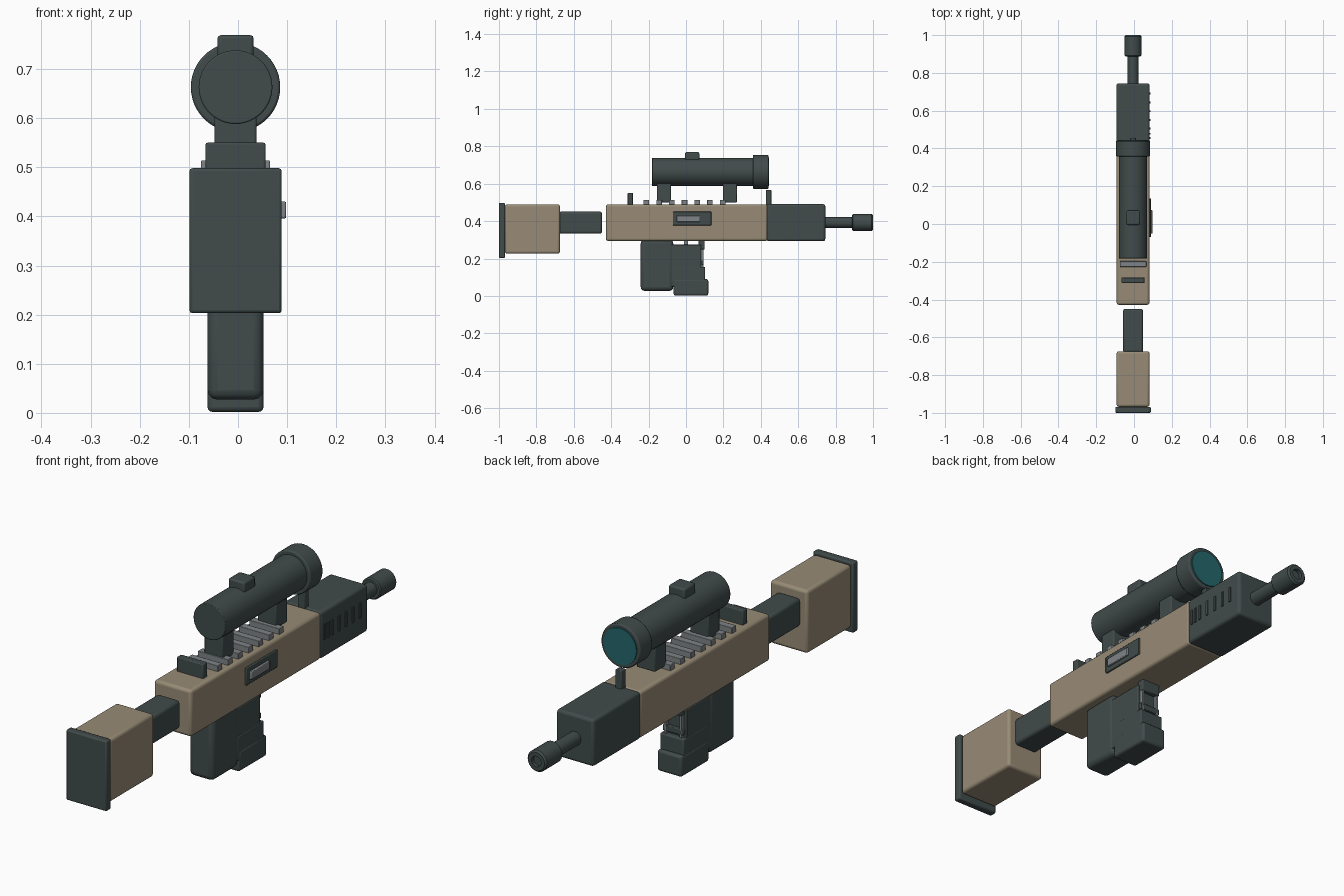
import bpy, math

if "Cube" in bpy.data.objects:
    bpy.data.objects.remove(bpy.data.objects["Cube"])

CX = -0.005   # centre line of the main parts


def material(name, rgb):
    m = bpy.data.materials.new(name)
    m.diffuse_color = (*rgb, 1)
    m.use_nodes = True
    m.node_tree.nodes["Principled BSDF"].inputs["Base Color"].default_value = m.diffuse_color
    return m


DARK = material("charcoal", (0.053, 0.070, 0.070))
TAN = material("tan", (0.315, 0.260, 0.180))
GREY = material("steel grey", (0.21, 0.23, 0.24))
TEAL = material("lens teal", (0.018, 0.135, 0.150))


def finish(ob, name, mat, bevel, segments):
    ob.name = name
    ob.data.materials.append(mat)
    if bevel:
        mod = ob.modifiers.new("bevel", 'BEVEL')
        mod.width, mod.segments = bevel, segments
        mod.limit_method = 'ANGLE'
        mod.angle_limit = math.radians(40)
    bpy.ops.object.shade_smooth_by_angle(angle=math.radians(35))
    return ob


def box(name, x, y, z, mat, bevel=0.0, segments=2):
    """Box from (min, max) ranges on each axis."""
    bpy.ops.mesh.primitive_cube_add(size=1, location=[(a + b) / 2 for a, b in (x, y, z)])
    ob = bpy.context.object
    ob.scale = [b - a for a, b in (x, y, z)]
    bpy.ops.object.transform_apply(location=False, rotation=False, scale=True)
    return finish(ob, name, mat, bevel, segments)


def mid(half):
    return (CX - half, CX + half)


def rod(name, radius, y, z, mat, bevel=0.0, sides=48):
    """Cylinder lying along y."""
    bpy.ops.mesh.primitive_cylinder_add(vertices=sides, radius=radius, depth=y[1] - y[0],
                                        location=(CX, (y[0] + y[1]) / 2, z),
                                        rotation=(math.pi / 2, 0, 0))
    return finish(bpy.context.object, name, mat, bevel, 2)


# Stock
box("butt_plate", mid(0.094), (-1.0, -0.968), (0.203, 0.498), DARK, 0.006)
box("stock", mid(0.087), (-0.968, -0.674), (0.226, 0.49), TAN, 0.012, 3)
box("stock_tube", mid(0.053), (-0.68, -0.449), (0.333, 0.451), DARK, 0.012, 3)

# Receiver and fore end
box("receiver", mid(0.087), (-0.428, 0.436), (0.294, 0.49), TAN, 0.012, 3)
box("fore_end", mid(0.0875), (0.43, 0.745), (0.293, 0.491), DARK, 0.012, 3)

# Vent ribs on the right of the fore end
for y in (0.456, 0.478, 0.505, 0.55, 0.597, 0.644, 0.69):
    box("vent", (0.08, 0.087), (y - 0.005, y + 0.005), (0.37, 0.434), DARK)

# Side port with bolt
box("side_port", (0.07, 0.089), (-0.07, 0.136), (0.377, 0.45), DARK, 0.003)
box("bolt", (0.08, 0.098), (-0.05, 0.073), (0.396, 0.43), GREY, 0.003)

# Barrel and hollow muzzle
rod("barrel", 0.029, (0.74, 0.895), 0.392, DARK, sides=32)
profile = [(0.0, 0.888), (0.04, 0.888), (0.045, 0.893), (0.045, 0.993), (0.038, 1.0),
           (0.022, 1.0), (0.022, 0.985), (0.0, 0.985)]
n = 32
verts = [(CX + r * math.cos(2 * math.pi * i / n), y, 0.392 + r * math.sin(2 * math.pi * i / n))
         for r, y in profile[1:-1] for i in range(n)]
rings = len(profile) - 2
faces = [(k * n + i, (k + 1) * n + i, (k + 1) * n + (i + 1) % n, k * n + (i + 1) % n)
         for k in range(rings - 1) for i in range(n)]
faces += [tuple(range(n)), tuple(reversed(range((rings - 1) * n, rings * n)))]
mesh = bpy.data.meshes.new("muzzle")
mesh.from_pydata(verts, [], faces)
muzzle = bpy.data.objects.new("muzzle", mesh)
bpy.context.collection.objects.link(muzzle)
bpy.ops.object.select_all(action='DESELECT')
muzzle.select_set(True)
bpy.context.view_layer.objects.active = muzzle
bpy.ops.object.mode_set(mode='EDIT')
bpy.ops.mesh.select_all(action='SELECT')
bpy.ops.mesh.normals_make_consistent(inside=False)
bpy.ops.object.mode_set(mode='OBJECT')
finish(muzzle, "muzzle", DARK, 0, 1)

# Top rail and sights
for i in range(7):
    y = -0.212 + 0.068 * i
    box("rail_slat", mid(0.07), (y - 0.015, y + 0.015), (0.48, 0.514), GREY, 0.002)
box("rear_sight", mid(0.061), (-0.312, -0.283), (0.48, 0.55), DARK, 0.004)
box("front_sight", mid(0.015), (0.427, 0.456), (0.48, 0.567), DARK, 0.003)

# Scope
for y in (-0.118, 0.236):
    box("scope_mount", mid(0.043), (y - 0.038, y + 0.038), (0.5, 0.63), DARK, 0.005)
rod("scope_tube", 0.075, (-0.182, 0.37), 0.663, DARK, 0.003)
rod("scope_bell", 0.091, (0.358, 0.441), 0.663, DARK, 0.005)
rod("lens", 0.076, (0.436, 0.445), 0.663, TEAL)
box("scope_turret", mid(0.037), (-0.005, 0.071), (0.71, 0.769), DARK, 0.007)

# Grip and magazine below the receiver
box("grip", mid(0.057), (-0.242, -0.068), (0.027, 0.30), DARK, 0.02, 3)
box("magazine_upper", mid(0.054), (-0.09, 0.08), (0.05, 0.274), DARK, 0.004)
box("magazine_middle", mid(0.055), (-0.075, 0.102), (0.05, 0.155), DARK, 0.005)
box("magazine_base", mid(0.057), (-0.066, 0.119), (0.002, 0.09), DARK, 0.01, 3)
box("magazine_latch", mid(0.043), (0.066, 0.1), (0.248, 0.297), DARK, 0.004)
box("magazine_catch", mid(0.03), (-0.012, 0.012), (0.265, 0.297), GREY)
for x in (-0.036, 0.036):
    box("magazine_guide", (CX + x - 0.005, CX + x + 0.005), (0.075, 0.094), (0.15, 0.25), GREY)
box("magazine_rib", mid(0.047), (0.07, 0.094), (0.165, 0.19), DARK, 0.003)
